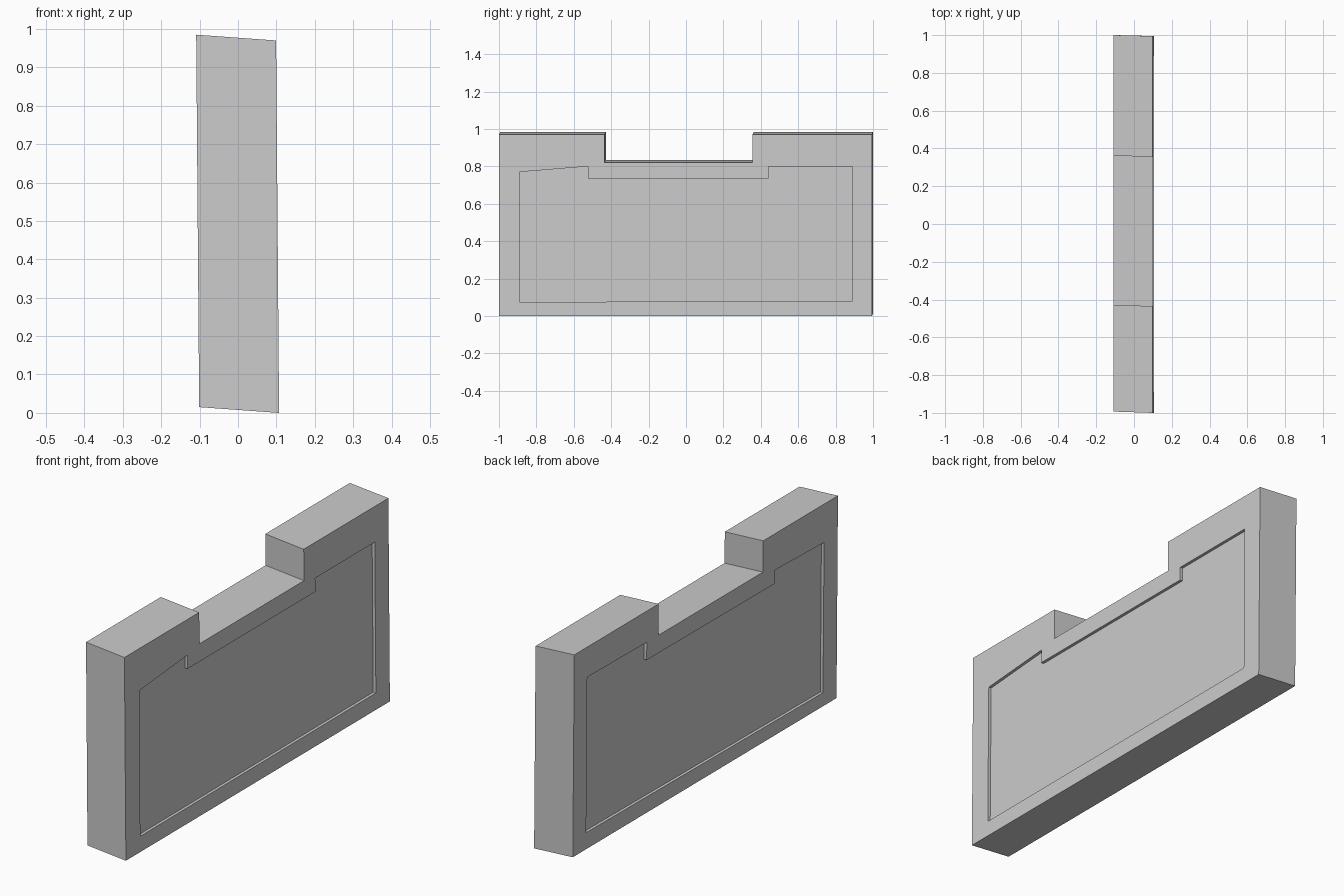
import bpy, bmesh

if "Cube" in bpy.data.objects:
    bpy.data.objects.remove(bpy.data.objects["Cube"])


def grey(name, v):
    m = bpy.data.materials.new(name)
    m.diffuse_color = (v, v, v, 1)
    m.use_nodes = True
    m.node_tree.nodes["Principled BSDF"].inputs["Base Color"].default_value = m.diffuse_color
    return m


def make_object(name, bm, mat):
    bmesh.ops.recalc_face_normals(bm, faces=bm.faces[:])
    me = bpy.data.meshes.new(name)
    bm.to_mesh(me)
    bm.free()
    me.materials.append(mat)
    ob = bpy.data.objects.new(name, me)
    bpy.context.collection.objects.link(ob)


# Profiles in (y, z): notched outline, and the recess outline of each broad side
OUTER = [(-1, 0), (1, 0), (1, .97), (.355, .97),
         (.355, .82), (-.435, .82), (-.435, .97), (-1, .97)]
RECESS = {
    1: [(-.89, .075), (.89, .08), (.89, .80), (.44, .80),
        (.44, .735), (-.525, .735), (-.525, .80), (-.89, .77)],
    -1: [(-.89, .08), (.90, .095), (.90, .84), (.45, .835),
         (.45, .75), (-.52, .745), (-.52, .81), (-.89, .80)],
}
HALF, DEPTH = .104, .014
frame_grey = grey("frame_grey", .55)
panel_grey = grey("panel_grey", .8)


def place(x, y, z):
    # The whole slab leans slightly towards -x
    return (x + .003 - .008 * z, y, z)


def outer_point(side, y, z):
    # The far side sits a little higher and further back
    if side < 0:
        return place(-HALF, min(y + .007, 1), z + .015)
    return place(HALF, min(y, .995), z)


def bridge(bm, a, b):
    n = len(a)
    for i in range(n):
        j = (i + 1) % n
        bm.faces.new((a[i], a[j], b[j], b[i]))


# Notched slab: one closed strip from recess floor to recess floor
bm = bmesh.new()
rings = []
for side in (1, -1):
    outer = [bm.verts.new(outer_point(side, y, z)) for y, z in OUTER]
    rim = [bm.verts.new(place(side * HALF, y, z)) for y, z in RECESS[side]]
    floor = [bm.verts.new(place(side * (HALF - DEPTH), y, z)) for y, z in RECESS[side]]
    bridge(bm, outer, rim)
    bridge(bm, rim, floor)
    rings.append(outer)
bridge(bm, rings[0], rings[1])
make_object("notched_slab", bm, frame_grey)

# Sunken panels closing both recesses
for side, name in ((1, "right_panel"), (-1, "left_panel")):
    bm = bmesh.new()
    f = bm.faces.new([bm.verts.new(place(side * (HALF - DEPTH), y, z))
                      for y, z in RECESS[side]])
    f.normal_update()
    make_object(name, bm, panel_grey)
    me = bpy.data.objects[name].data
    if me.polygons[0].normal.x * side < 0:
        me.flip_normals()
